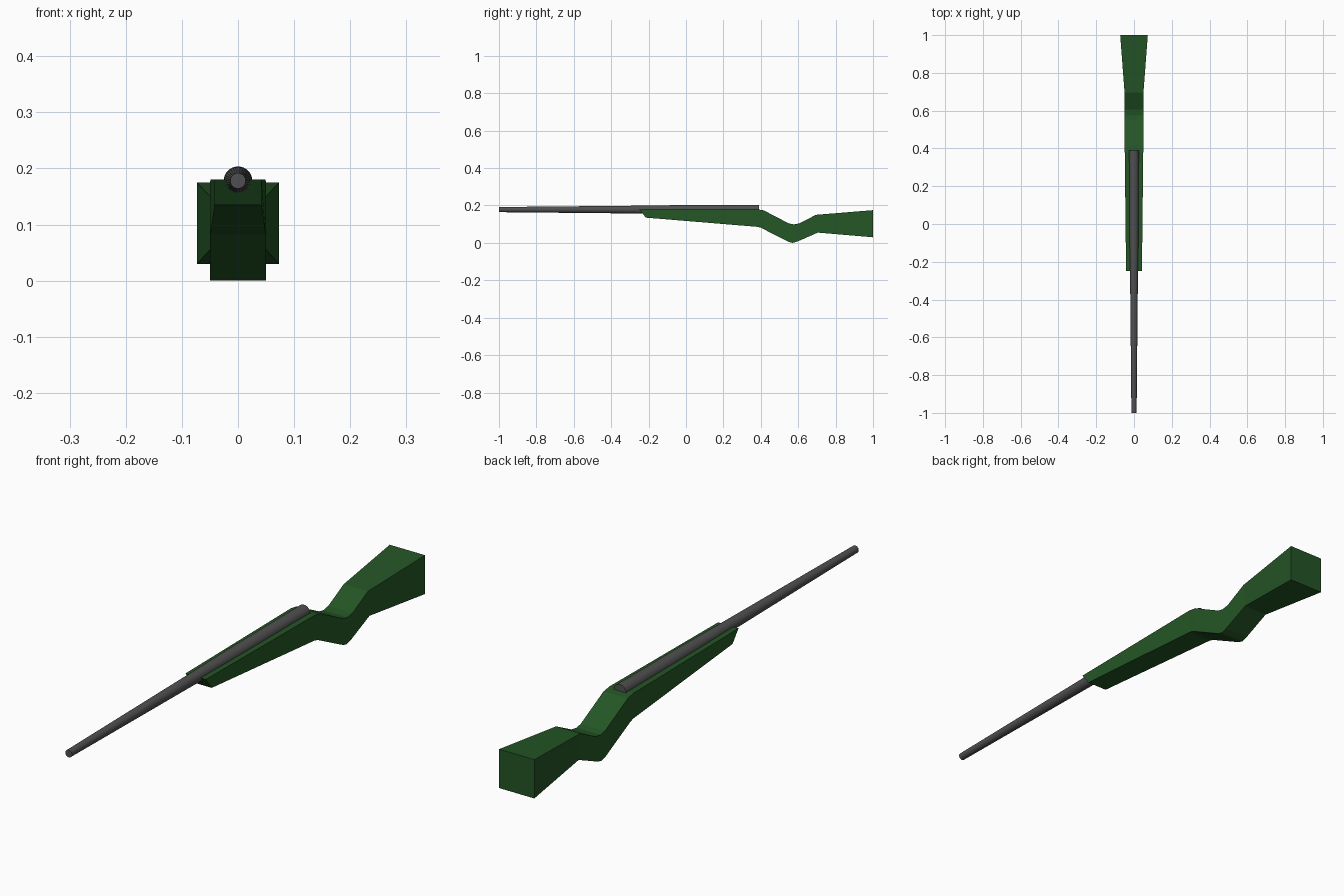
import bpy, bmesh, math

if "Cube" in bpy.data.objects:
    bpy.data.objects.remove(bpy.data.objects["Cube"])


def material(name, rgb):
    m = bpy.data.materials.new(name)
    m.diffuse_color = (*rgb, 1)
    m.use_nodes = True
    m.node_tree.nodes["Principled BSDF"].inputs["Base Color"].default_value = m.diffuse_color
    return m


def loft(name, rings, mat):
    """Skin equal-length rings of points and cap both ends."""
    bm = bmesh.new()
    loops = [[bm.verts.new(p) for p in r] for r in rings]
    n = len(loops[0])
    for a, b in zip(loops, loops[1:]):
        for i in range(n):
            j = (i + 1) % n
            bm.faces.new((a[i], a[j], b[j], b[i]))
    bm.faces.new(loops[0])
    bm.faces.new(loops[-1])
    bmesh.ops.recalc_face_normals(bm, faces=bm.faces)
    me = bpy.data.meshes.new(name)
    bm.to_mesh(me)
    bm.free()
    me.materials.append(mat)
    ob = bpy.data.objects.new(name, me)
    bpy.context.collection.objects.link(ob)
    return ob


green = material("dark green", (0.018, 0.092, 0.019))
grey = material("gunmetal grey", (0.08, 0.08, 0.08))

# stock: rectangular sections (top y, top z, bottom y, bottom z, half width)
sections = [
    (-0.25, 0.18, -0.215, 0.135, 0.042),
    (0.38, 0.18, 0.38, 0.086, 0.049),
    (0.415, 0.174, 0.40, 0.081, 0.05),
    (0.55, 0.104, 0.55, 0.005, 0.05),
    (0.575, 0.099, 0.57, 0.0, 0.05),
    (0.605, 0.104, 0.595, 0.007, 0.05),
    (0.695, 0.15, 0.705, 0.055, 0.05),
    (1.0, 0.175, 1.0, 0.03, 0.073),
]
loft("stock", [[(-w, ty, tz), (w, ty, tz), (w, by, bz), (-w, by, bz)]
               for ty, tz, by, bz, w in sections], green)

# barrel: tapering tube lying in the top of the stock (y, radius)
SIDES = 32
barrel = loft("barrel", [[(r * math.cos(2 * math.pi * i / SIDES), y,
                           0.178 + r * math.sin(2 * math.pi * i / SIDES))
                          for i in range(SIDES)]
                         for y, r in [(-1, 0.0138), (-0.25, 0.021), (0, 0.0245), (0.39, 0.0255)]], grey)
bpy.context.view_layer.objects.active = barrel
barrel.select_set(True)
bpy.ops.object.shade_smooth_by_angle()
